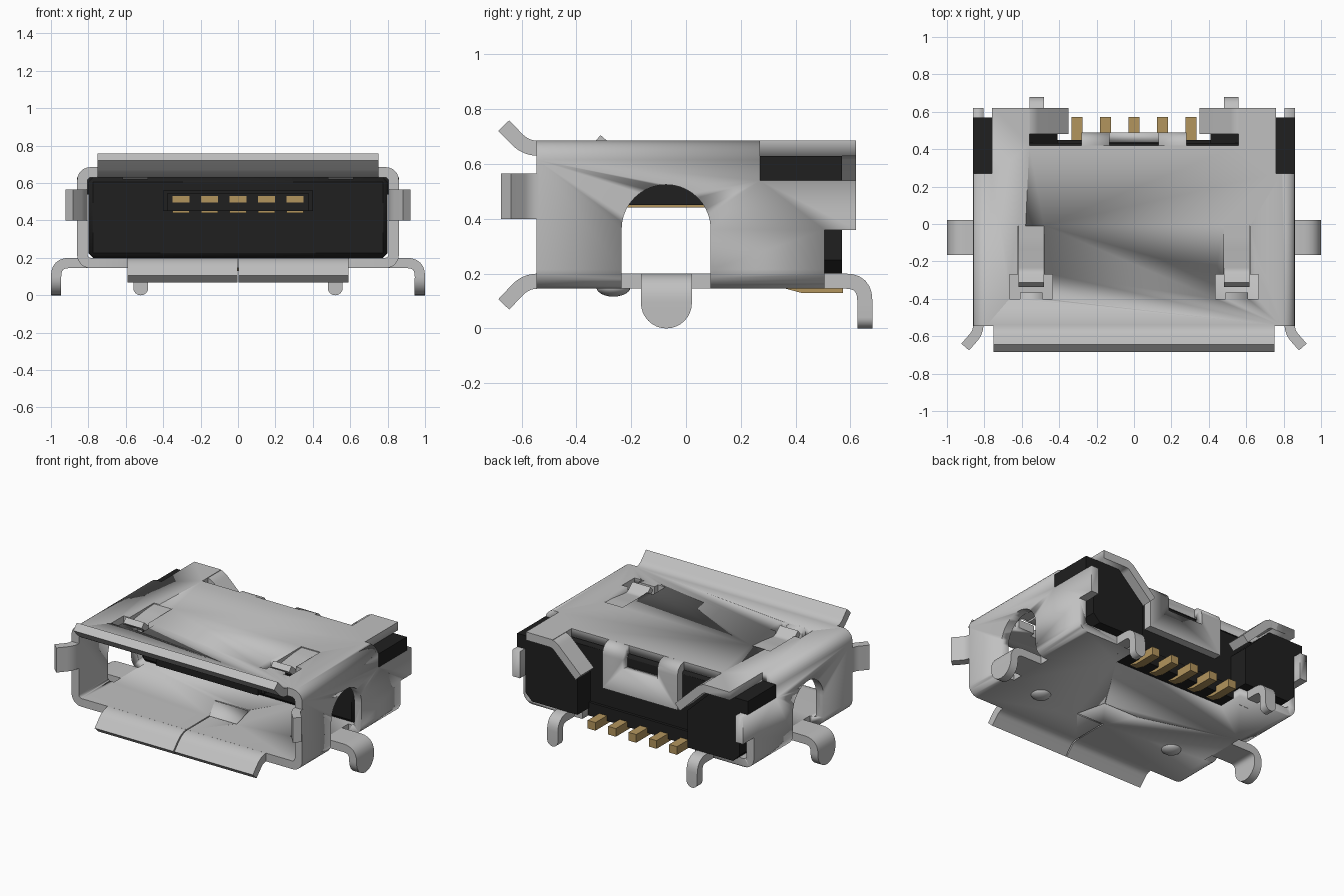
import bpy, bmesh, math
from mathutils import Vector

if "Cube" in bpy.data.objects:
    bpy.data.objects.remove(bpy.data.objects["Cube"])


def material(name, rgb):
    m = bpy.data.materials.new(name)
    m.diffuse_color = (*rgb, 1)
    m.use_nodes = True
    m.node_tree.nodes["Principled BSDF"].inputs["Base Color"].default_value = m.diffuse_color
    return m


STEEL = material("steel", (0.53, 0.53, 0.53))
BLACK = material("black plastic", (0.014, 0.014, 0.014))
GOLD = material("gold", (0.45, 0.30, 0.11))
T = 0.055  # sheet thickness

# maps profile coordinates (u, v) and depth w to space
MAP = {'x': lambda u, v, w: (w, u, v), 'y': lambda u, v, w: (u, w, v), 'z': lambda u, v, w: (u, v, w)}


def finish(name, bm, mat):
    bmesh.ops.recalc_face_normals(bm, faces=bm.faces)
    me = bpy.data.meshes.new(name)
    bm.to_mesh(me)
    bm.free()
    ob = bpy.data.objects.new(name, me)
    bpy.context.collection.objects.link(ob)
    if mat:
        me.materials.append(mat)
    bpy.ops.object.select_all(action='DESELECT')
    ob.select_set(True)
    bpy.context.view_layer.objects.active = ob
    bpy.ops.object.shade_smooth_by_angle(angle=math.radians(35))
    return ob


def prism(name, pts, axis, a, b, mat=None):
    bm = bmesh.new()
    lo = [bm.verts.new(MAP[axis](u, v, a)) for u, v in pts]
    hi = [bm.verts.new(MAP[axis](u, v, b)) for u, v in pts]
    bm.faces.new(lo)
    bm.faces.new(hi)
    for i in range(len(pts)):
        j = (i + 1) % len(pts)
        bm.faces.new((lo[i], lo[j], hi[j], hi[i]))
    return finish(name, bm, mat)


def box(name, x0, x1, y0, y1, z0, z1, mat=None):
    return prism(name, [(x0, y0), (x1, y0), (x1, y1), (x0, y1)], 'z', z0, z1, mat)


def fillet(pts, r, n=6):
    pts = [Vector(p) for p in pts]
    out = [pts[0]]
    for a, p, b in zip(pts, pts[1:], pts[2:]):
        d0, d1 = (a - p).normalized(), (b - p).normalized()
        p0, p1 = p + d0 * r, p + d1 * r
        for i in range(n + 1):
            t = i / n
            out.append(p0 * (1 - t) ** 2 + p * 2 * t * (1 - t) + p1 * t * t)
    return out + [pts[-1]]


def ribbon(name, pts, axis, centre, hw, t=T, r=0.05, round_end=False, mat=STEEL):
    """Bent sheet strip following a path, optionally with a rounded tip."""
    path = fillet(pts, r)
    rows = [(p, hw) for p in path]
    if round_end:
        end = path[-1]
        d = (end - path[-2]).normalized()
        rows.pop()
        for i in range(9):
            k = math.radians(i * 89 / 8)
            rows.append((end - d * hw * (1 - math.sin(k)), hw * math.cos(k)))
    bm = bmesh.new()
    rings = []
    for i, (p, w) in enumerate(rows):
        d = (rows[min(i + 1, len(rows) - 1)][0] - rows[max(i - 1, 0)][0]).normalized()
        n = Vector((-d.y, d.x)) * t / 2
        a, b = p + n, p - n
        rings.append([bm.verts.new(MAP[axis](q.x, q.y, centre + s * w))
                      for q, s in ((a, -1), (a, 1), (b, 1), (b, -1))])
    for r0, r1 in zip(rings, rings[1:]):
        for i in range(4):
            j = (i + 1) % 4
            bm.faces.new((r0[i], r0[j], r1[j], r1[i]))
    bm.faces.new(rings[0])
    bm.faces.new(rings[-1])
    return finish(name, bm, mat)


def rounded_rect(x, z0, z1, r, n=6):
    pts = []
    for q, (cx, cz) in enumerate(((x - r, z1 - r), (r - x, z1 - r), (r - x, z0 + r), (x - r, z0 + r))):
        for i in range(n + 1):
            k = math.pi / 2 * (q + i / n)
            pts.append((cx + r * math.cos(k), cz + r * math.sin(k)))
    return pts


def cut(ob, cutters):
    for c in cutters:
        c.hide_render = True
        m = ob.modifiers.new("cut", 'BOOLEAN')
        m.operation, m.solver, m.object = 'DIFFERENCE', 'EXACT', c
        bpy.context.view_layer.objects.active = ob
        bpy.ops.object.modifier_apply(modifier=m.name)
        bpy.data.objects.remove(c, do_unlink=True)


# Folded steel shell: hollow rounded tube
bm = bmesh.new()
loops = [[bm.verts.new((x, y, z)) for x, z in prof]
         for prof, y in ((rounded_rect(.86, .145, .685, .07), -.545), (rounded_rect(.86, .145, .685, .07), .62),
                         (rounded_rect(.805, .20, .63, .02), .62), (rounded_rect(.805, .20, .63, .02), -.545))]
for a, b in zip(loops, loops[1:] + loops[:1]):
    for i in range(len(a)):
        j = (i + 1) % len(a)
        bm.faces.new((a[i], a[j], b[j], b[i]))
shell = finish("shell", bm, STEEL)

# Openings in the shell
arch = [(-.235, .1), (.09, .1)] + [(-.0725 + .1625 * math.cos(math.pi * i / 20),
                                    .362 + .1625 * math.sin(math.pi * i / 20)) for i in range(21)]
window = [(.48, -.01), (.62, -.01), (.62, -.27), (.665, -.27), (.665, -.40), (.61, -.40),
          (.61, -.365), (.49, -.365), (.49, -.40), (.435, -.40), (.435, -.27), (.48, -.27)]
cutters = [box("back_low_cut", -1, 1, .505, .7, .1, .36),
           box("top_back_cut", -.56, .56, .42, .7, .6, .7),
           box("pin_cut", -.42, .42, .33, .7, .1, .24)]
for s in (1, -1):
    cutters += [prism("arch_cut", arch, 'x', s * .76, s * .95),
                box("ear_cut", s * .76, s * 1, .27, .7, .54, .7),
                prism("window_cut", [(s * u, v) for u, v in window], 'z', .6, .72)]
# Floor seam where the sheet meets itself
g = .004
cutters += [box("seam_cut", -g, g, -.6, -.3, .1, .25),
            box("seam_cut", -g, .2, -.3 - g, -.3 + g, .1, .25),
            prism("seam_cut", [(.2 - g, -.305), (.2 + g, -.305), (.15 + g, -.095), (.15 - g, -.095)], 'z', .1, .25),
            box("seam_cut", -.1, .152, -.1 - g, -.1 + g, .1, .25)]
cut(shell, cutters)

# Flared front lips
ribbon("top_lip", [(-.53, .6575), (-.585, .6575), (-.665, .74)], 'x', 0, .75, r=.045)
for s in (1, -1):
    ribbon("bottom_lip", [(-.53, .1725), (-.585, .1725), (-.665, .0875)], 'x', s * .297, .293, r=.045)
    ribbon("side_lip", [(s * .8325, -.53), (s * .8325, -.578), (s * .9025, -.6575)], 'z', .4825, .083, r=.04)

    # Mounting legs at the sides and back
    ribbon("side_leg", [(s * .72, .1725), (s * .9725, .1725), (s * .9725, 0)], 'y', -.0715, .093,
           r=.07, round_end=True)
    ribbon("back_leg", [(.42, .1725), (.6525, .1725), (.6525, 0)], 'x', s * .52, .04, r=.07, round_end=True)

    # Sloped tabs holding the plastic at the back
    ribbon("back_hook", [(s * .65, .6575), (s * .555, .6575), (s * .37, .48)], 'y', .55, .07, r=.03)

    # Spring tongues in the top windows
    ribbon("top_spring", [(.02, .66), (-.1, .655), (-.26, .635), (-.325, .69)], 'x', s * .55, .068, t=.04, r=.03)

    # Dimples under the floor
    bm = bmesh.new()
    bmesh.ops.create_uvsphere(bm, u_segments=24, v_segments=12, radius=1)
    for v in bm.verts:
        v.co = (s * .52 + v.co.x * .062, -.265 + v.co.y * .062, .15 + v.co.z * .034)
    finish("dimple", bm, STEEL)

    # Plastic ears at the back corners
    ear = [(.80, .25), (.80, .54), (.86, .54), (.86, .63), (.60, .63), (.41, .45), (.41, .2), (.75, .2)]
    prism("ear", [(s * u, v) for u, v in ear], 'y', .27, .57, BLACK)

# Slotted flap folded down in the middle of the back
flap = ribbon("back_flap", [(.41, .6575), (.4625, .6575), (.4625, .385)], 'x', 0, .28, r=.045)
cut(flap, [box("flap_slot_cut", -.13, .13, .4, .52, .55, .72)])

# Plastic body, contact tongue and pin block
body = box("body", -.80, .80, .10, .432, .20, .63, BLACK)
bev = body.modifiers.new("edge", 'BEVEL')
bev.width, bev.segments = .025, 1
box("contact_tongue", -.38, .38, -.33, .12, .45, .545, BLACK)
prism("tongue_root", [(-.40, .45), (.40, .45), (.40, .56), (-.40, .56)], 'y', -.29, .12, BLACK)
box("pin_block", -.415, .415, .335, .45, .15, .24, BLACK)

# Gold contacts and solder pins
pin = [(.35, .16), (.36, .146), (.42, .13), (.572, .13), (.572, .185), (.36, .185)]
for i in range(-2, 3):
    x = i * .152
    box("contact_tip", x - .045, x + .045, -.336, -.32, .495, .53, GOLD)
    box("contact_strip", x - .045, x + .045, -.31, .11, .441, .453, GOLD)
    prism("solder_pin", pin, 'x', x - .029, x + .029, GOLD)
